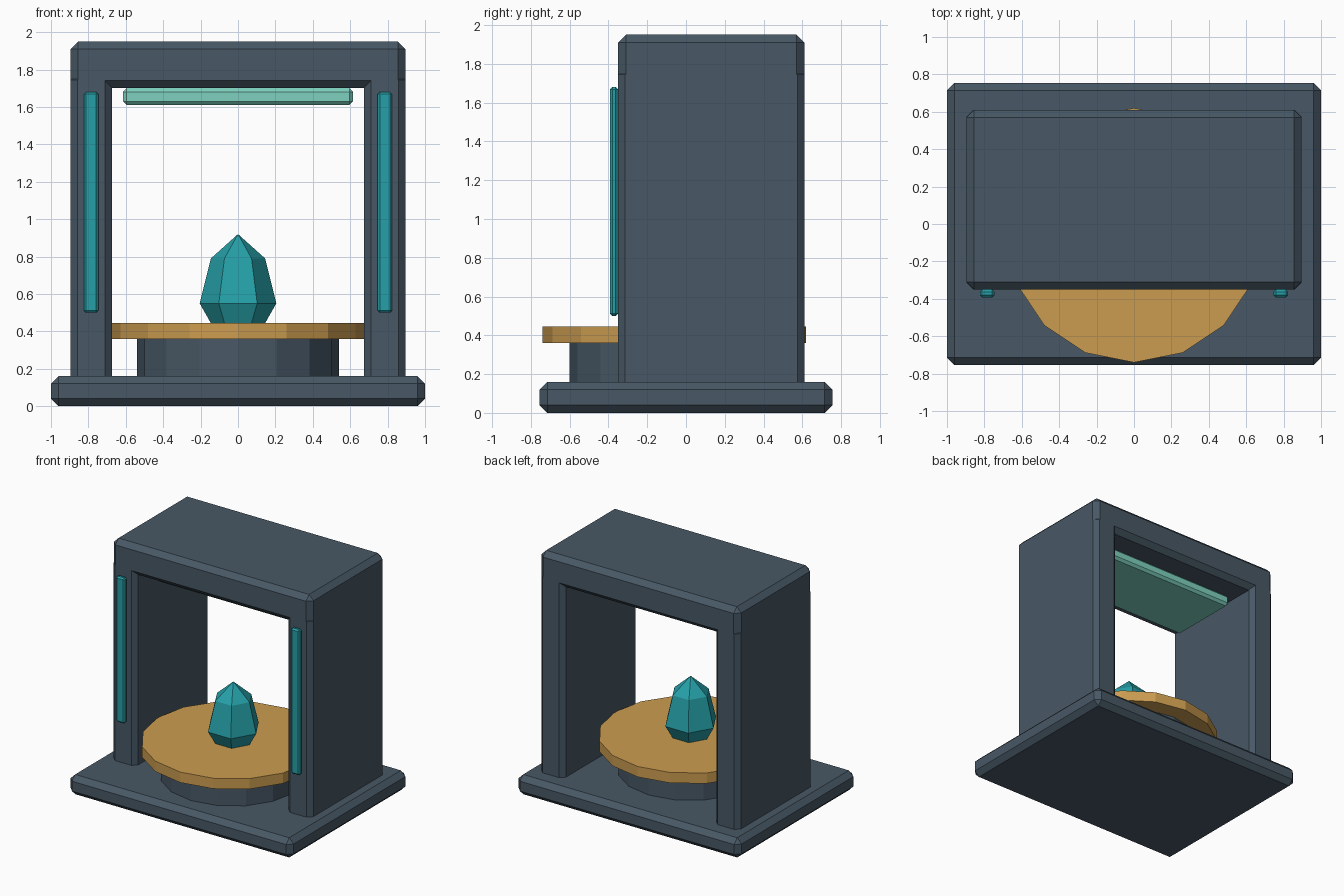
import bpy, bmesh
from math import cos, sin, tau

cube = bpy.data.objects.get("Cube")
if cube:
    bpy.data.objects.remove(cube, do_unlink=True)


def material(name, rgb):
    mat = bpy.data.materials.new(name)
    mat.use_nodes = True
    color = (*rgb, 1.0)
    mat.diffuse_color = color
    mat.node_tree.nodes["Principled BSDF"].inputs["Base Color"].default_value = color
    return mat


SLATE = material("slate", (0.065, 0.098, 0.133))
AMBER = material("amber", (0.60, 0.335, 0.08))
TEAL = material("teal", (0.019, 0.35, 0.39))
MINT = material("mint", (0.21, 0.64, 0.52))


def finish(name, bm, mat):
    bmesh.ops.recalc_face_normals(bm, faces=bm.faces)
    mesh = bpy.data.meshes.new(name)
    bm.to_mesh(mesh)
    bm.free()
    mesh.materials.append(mat)
    obj = bpy.data.objects.new(name, mesh)
    bpy.context.collection.objects.link(obj)
    return obj


def box(name, x, y, z, chamfer, mat):
    """Chamfered box from (min, max) ranges."""
    bm = bmesh.new()
    bmesh.ops.create_cube(bm, size=1)
    for v in bm.verts:
        for i, (lo, hi) in enumerate((x, y, z)):
            v.co[i] = hi if v.co[i] > 0 else lo
    bmesh.ops.bevel(bm, geom=bm.edges[:], offset=chamfer, segments=1, affect='EDGES')
    return finish(name, bm, mat)


def lathe(name, profile, sides, y, mat):
    """Faceted solid through (radius, height) rings, closed at both ends."""
    bm = bmesh.new()
    rings = []
    for r, z in profile:
        n = sides if r > 0 else 1
        rings.append([bm.verts.new((r * cos(tau * i / sides), y + r * sin(tau * i / sides), z))
                      for i in range(n)])
    for a, b in zip(rings, rings[1:]):
        for i in range(sides):
            j = (i + 1) % sides
            if len(b) == 1:
                bm.faces.new((a[i], a[j], b[0]))
            else:
                bm.faces.new((a[i], a[j], b[j], b[i]))
    for ring in (rings[0], rings[-1]):
        if len(ring) > 1:
            bm.faces.new(ring)
    return finish(name, bm, mat)


# Frame: base slab, side walls and top beam
DEPTH = (-0.35, 0.61)
box("base", (-1, 1), (-0.755, 0.755), (0, 0.16), 0.04, SLATE)
box("top_beam", (-0.895, 0.895), DEPTH, (1.70, 1.95), 0.04, SLATE)

for side, s in (("left", 1), ("right", -1)):
    box(side + "_wall", sorted((s * 0.675, s * 0.895)), DEPTH, (0.10, 1.78), 0.036, SLATE)
    box(side + "_light_strip", sorted((s * 0.746, s * 0.824)), (-0.392, -0.351),
        (0.50, 1.68), 0.012, TEAL)

# Light panel under the beam
box("light_panel", (-0.615, 0.615), (-0.18, 0.41), (1.61, 1.70), 0.02, MINT)

# Round platform with its pedestal, and the crystal on top
CENTRE = -0.06
lathe("pedestal", [(0.54, 0.15), (0.54, 0.36)], 16, CENTRE, SLATE)
lathe("platform", [(0.68, 0.36), (0.68, 0.445)], 16, CENTRE, AMBER)
lathe("crystal", [(0.14, 0.435), (0.205, 0.55), (0.145, 0.79), (0, 0.92)], 6, CENTRE, TEAL)
